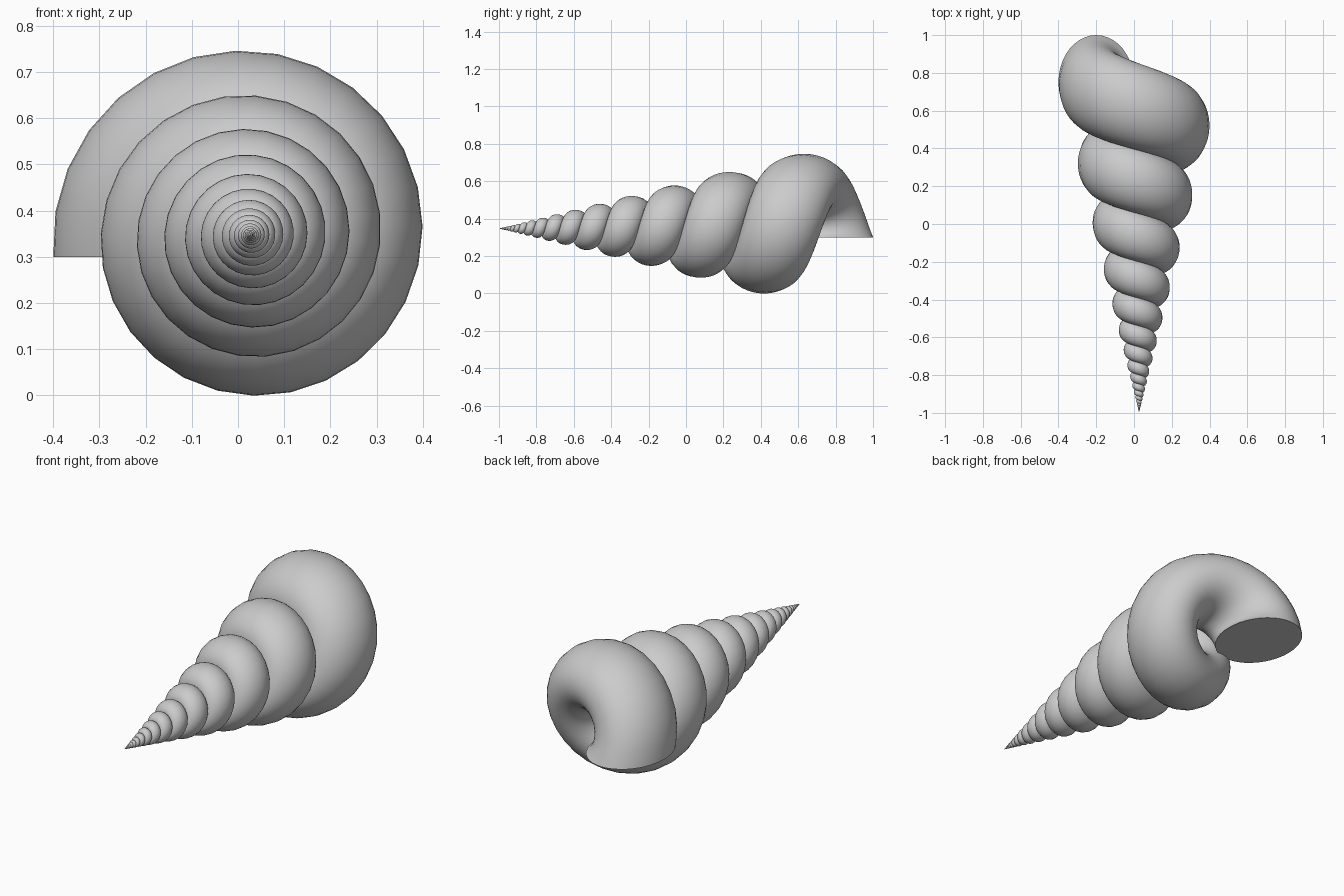
import bpy, bmesh, math
from mathutils import Vector, Matrix

if "Cube" in bpy.data.objects:
    bpy.data.objects.remove(bpy.data.objects["Cube"])

APEX = Vector((0.027, -1.0, 0.347))      # fixed point the spiral shrinks towards
MOUTH = Vector((-0.20, 0.75, 0.30))      # centre of the open end's oval
HALF_X, HALF_Y = 0.20, 0.25              # oval half sizes
STEP = math.radians(13.1)                # turn per ring
SHRINK = 0.99                            # scale per ring
RINGS, SIDES = 560, 40

# Mouth oval, lying flat
oval = [MOUTH + Vector((HALF_X * math.cos(a), HALF_Y * math.sin(a), 0))
        for a in (2 * math.pi * i / SIDES for i in range(SIDES))]

# Repeat the oval, turning and shrinking about the apex
bm = bmesh.new()
rings = []
for n in range(RINGS):
    turn = Matrix.Rotation(STEP * n, 3, 'Y')
    rings.append([bm.verts.new(APEX + turn @ (p - APEX) * SHRINK ** n) for p in oval])

# Skin between rings
for r0, r1 in zip(rings, rings[1:]):
    for i in range(SIDES):
        j = (i + 1) % SIDES
        bm.faces.new((r0[i], r0[j], r1[j], r1[i]))

# Flat mouth and tiny tip
bm.faces.new(rings[0])
bm.faces.new(rings[-1])
bmesh.ops.recalc_face_normals(bm, faces=bm.faces)
if bm.calc_volume(signed=True) < 0:
    bmesh.ops.reverse_faces(bm, faces=bm.faces)

mesh = bpy.data.meshes.new("spiral_shell")
bm.to_mesh(mesh)
bm.free()
shell = bpy.data.objects.new("spiral_shell", mesh)
bpy.context.collection.objects.link(shell)
bpy.context.view_layer.objects.active = shell
shell.select_set(True)
bpy.ops.object.shade_smooth_by_angle(angle=math.radians(40))
